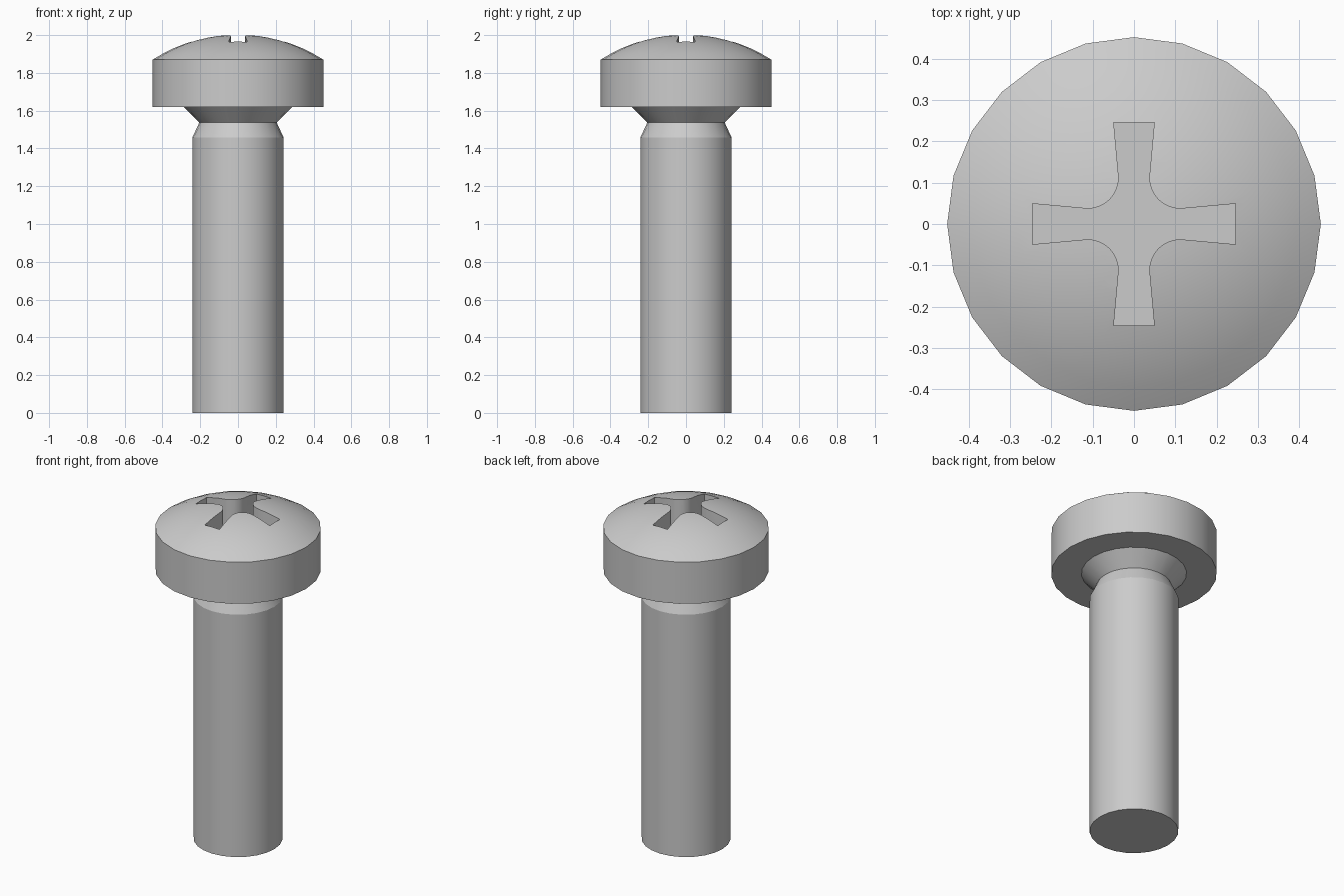
import bpy, bmesh
from math import radians, sin, cos, pi, sqrt

cube = bpy.data.objects.get("Cube")
if cube:
    bpy.data.objects.remove(cube, do_unlink=True)

SIDES = 24
steel = bpy.data.materials.new("grey steel")
steel.use_nodes = True
grey = (0.6, 0.6, 0.6, 1)
steel.diffuse_color = grey
steel.node_tree.nodes["Principled BSDF"].inputs["Base Color"].default_value = grey


def to_object(name, bm):
    bmesh.ops.recalc_face_normals(bm, faces=bm.faces)
    mesh = bpy.data.meshes.new(name)
    bm.to_mesh(mesh)
    bm.free()
    obj = bpy.data.objects.new(name, mesh)
    mesh.materials.append(steel)
    bpy.context.collection.objects.link(obj)
    return obj


def lathe(name, profile):
    """Spin (radius, height) points about z."""
    bm = bmesh.new()
    verts = [bm.verts.new((r, 0, z)) for r, z in profile]
    edges = [bm.edges.new(pair) for pair in zip(verts, verts[1:])]
    bmesh.ops.spin(bm, geom=verts + edges, cent=(0, 0, 0), axis=(0, 0, 1),
                   angle=2 * pi, steps=SIDES, use_merge=True)
    bmesh.ops.remove_doubles(bm, verts=bm.verts, dist=0.0001)
    return to_object(name, bm)


def shade(obj):
    bpy.ops.object.select_all(action='DESELECT')
    obj.select_set(True)
    bpy.context.view_layer.objects.active = obj
    bpy.ops.object.shade_smooth_by_angle(angle=radians(20))


# Head: spherical dome, straight rim, flat underside and conical neck
RIM, RIM_TOP, APEX, RINGS = 0.452, 1.87, 2.003, 8
rise = APEX - RIM_TOP
ball = (RIM ** 2 + rise ** 2) / (2 * rise)
dome = []
for i in range(RINGS + 1):
    r = RIM * i / RINGS
    dome.append((r, APEX - ball + sqrt(ball ** 2 - r ** 2)))
head = lathe("screw_head", dome + [(RIM, 1.62), (0.287, 1.62), (0.205, 1.537), (0, 1.537)])

# Shank: plain cylinder with a tapered shoulder
shank = lathe("screw_shank", [(0, 0), (0.242, 0), (0.242, 1.457), (0.205, 1.537)])

# Cross recess: flared arms joined by rounded inner corners
FLOOR, ARC_C, ARC_R = 1.8, 0.112, 0.075
quarter = [(0.245, -0.049), (0.245, 0.049)]
for i in range(9):
    a = -pi / 2 - i * pi / 16
    quarter.append((ARC_C + ARC_R * cos(a), ARC_C + ARC_R * sin(a)))
bm = bmesh.new()
outline = []
for k in range(4):
    c, s = cos(k * pi / 2), sin(k * pi / 2)
    outline += [bm.verts.new((x * c - y * s, x * s + y * c, FLOOR)) for x, y in quarter]
base = bm.faces.new(outline)
top = bmesh.ops.extrude_face_region(bm, geom=[base])["geom"]
bmesh.ops.translate(bm, vec=(0, 0, 0.4),
                    verts=[v for v in top if isinstance(v, bmesh.types.BMVert)])
cutter = to_object("recess_cutter", bm)
cutter.hide_render = True

cut = head.modifiers.new("cross_recess", 'BOOLEAN')
cut.operation = 'DIFFERENCE'
cut.solver = 'EXACT'
cut.object = cutter
bpy.context.view_layer.objects.active = head
bpy.ops.object.modifier_apply(modifier=cut.name)
bpy.data.objects.remove(cutter, do_unlink=True)

for part in (head, shank):
    shade(part)
